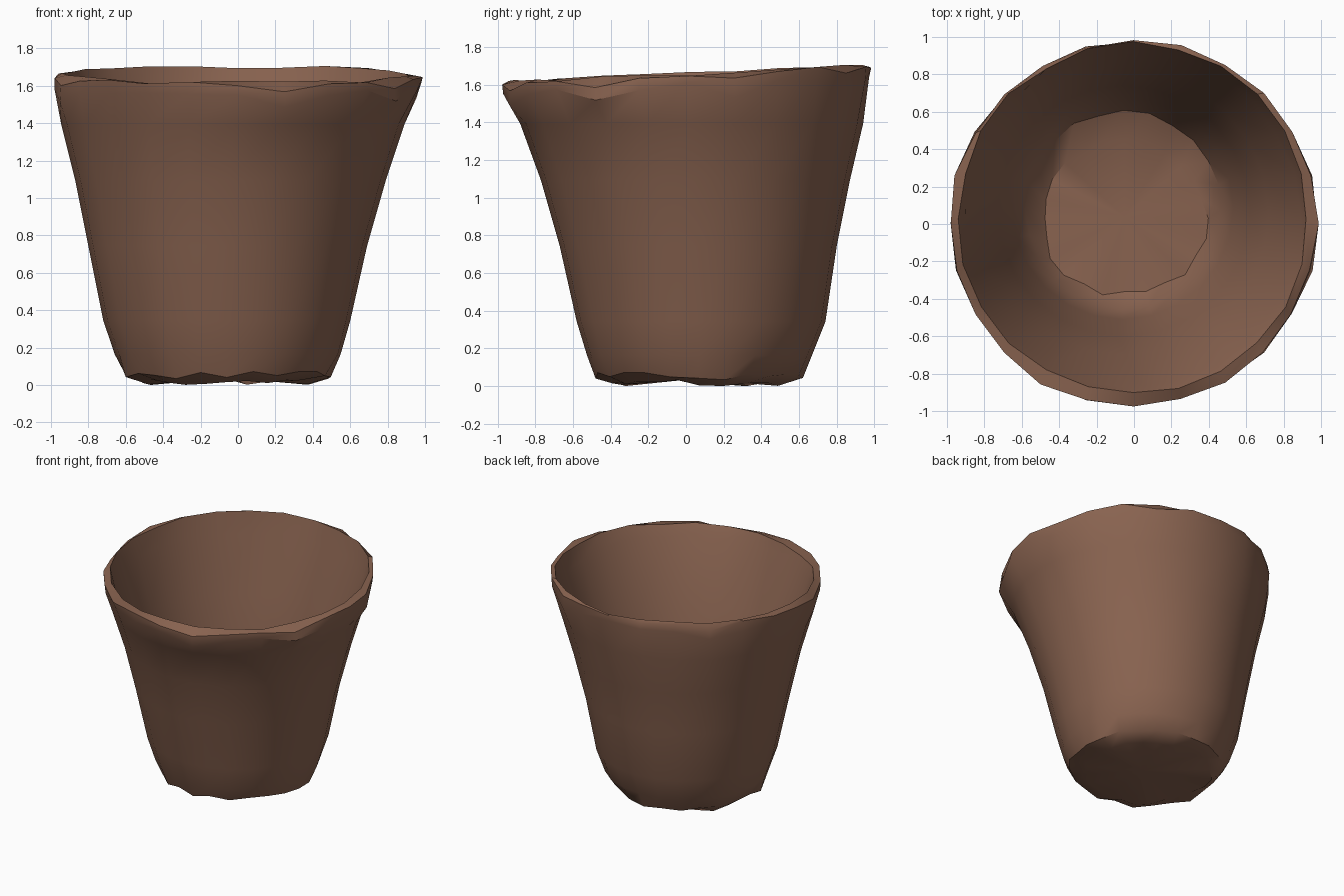
import bpy, bmesh, math, random
from mathutils import Vector

random.seed(7)
cube = bpy.data.objects.get("Cube")
if cube:
    bpy.data.objects.remove(cube, do_unlink=True)

SIDES = 24

clay = bpy.data.materials.new("brown_clay")
clay.use_nodes = True
colour = (0.25, 0.125, 0.08, 1)
clay.diffuse_color = colour
bsdf = clay.node_tree.nodes["Principled BSDF"]
bsdf.inputs["Base Color"].default_value = colour
bsdf.inputs["Roughness"].default_value = 0.9

bm = bmesh.new()


def jitter(amount):
    return random.uniform(-amount, amount)


def ring(z, left, right, front, back, rough=0.0, lift=0.0, tilt=0.0):
    """One loop of the pot, given by its extents and roughness."""
    cx, cy = (left + right) / 2, (front + back) / 2
    rx, ry = (right - left) / 2, (back - front) / 2
    loop = []
    for i in range(SIDES):
        a = 2 * math.pi * i / SIDES
        s = 1 + jitter(rough)
        x, y = cx + rx * s * math.cos(a), cy + ry * s * math.sin(a)
        loop.append(bm.verts.new((x, y, z + tilt * y + jitter(lift))))
    return loop


# Outer wall from the chipped foot up, over the rim and down the inner wall
rings = [
    ring(0.025, -0.50, 0.38, -0.38, 0.53, 0.07, 0.02),
    ring(0.06, -0.61, 0.49, -0.49, 0.61, 0.025, 0.025),
    ring(0.17, -0.66, 0.55, -0.53, 0.67, 0.01),
    ring(0.35, -0.72, 0.60, -0.58, 0.74),
    ring(0.75, -0.80, 0.69, -0.67, 0.80),
    ring(1.10, -0.87, 0.79, -0.77, 0.87),
    ring(1.40, -0.945, 0.89, -0.88, 0.94),
    ring(1.60, -0.985, 0.98, -0.97, 0.98, 0.01, 0.02, 0.03),
    ring(1.655, -0.985, 0.98, -0.98, 0.985, 0.012, 0.015, 0.045),
    ring(1.665, -0.94, 0.93, -0.91, 0.965, 0.012, 0.012, 0.045),
    ring(1.55, -0.91, 0.89, -0.87, 0.93, 0.01, 0.02),
    ring(1.10, -0.80, 0.72, -0.70, 0.81),
    ring(0.75, -0.73, 0.62, -0.60, 0.74),
    ring(0.35, -0.65, 0.53, -0.51, 0.68),
    ring(0.18, -0.58, 0.47, -0.45, 0.60, 0.02, 0.02),
    ring(0.10, -0.49, 0.39, -0.38, 0.44, 0.05, 0.015),
]
for low, high in zip(rings, rings[1:]):
    for i in range(SIDES):
        j = (i + 1) % SIDES
        bm.faces.new((low[i], low[j], high[j], high[i]))

# Underside and uneven inner floor, each a fan around a centre point
for loop, z, flip in ((rings[0], 0.045, True), (rings[-1], 0.10, False)):
    centre = bm.verts.new(Vector((-0.05, 0.04, z)))
    for i in range(SIDES):
        a, b = loop[i], loop[(i + 1) % SIDES]
        bm.faces.new((b, a, centre) if flip else (a, b, centre))

# Torn corners along the rim
for i in (1, 4, 9, 13, 19, 22):
    rings[8][i].co.z -= 0.035
    rings[7][i].co.z -= 0.06

# Stand on the ground
lowest = min(v.co.z for v in bm.verts)
for v in bm.verts:
    v.co.z -= lowest
bmesh.ops.recalc_face_normals(bm, faces=bm.faces)

mesh = bpy.data.meshes.new("flower_pot")
bm.to_mesh(mesh)
bm.free()
mesh.materials.append(clay)
pot = bpy.data.objects.new("flower_pot", mesh)
bpy.context.collection.objects.link(pot)

bpy.ops.object.select_all(action="DESELECT")
bpy.context.view_layer.objects.active = pot
pot.select_set(True)
bpy.ops.object.shade_smooth_by_angle(angle=math.radians(35))
